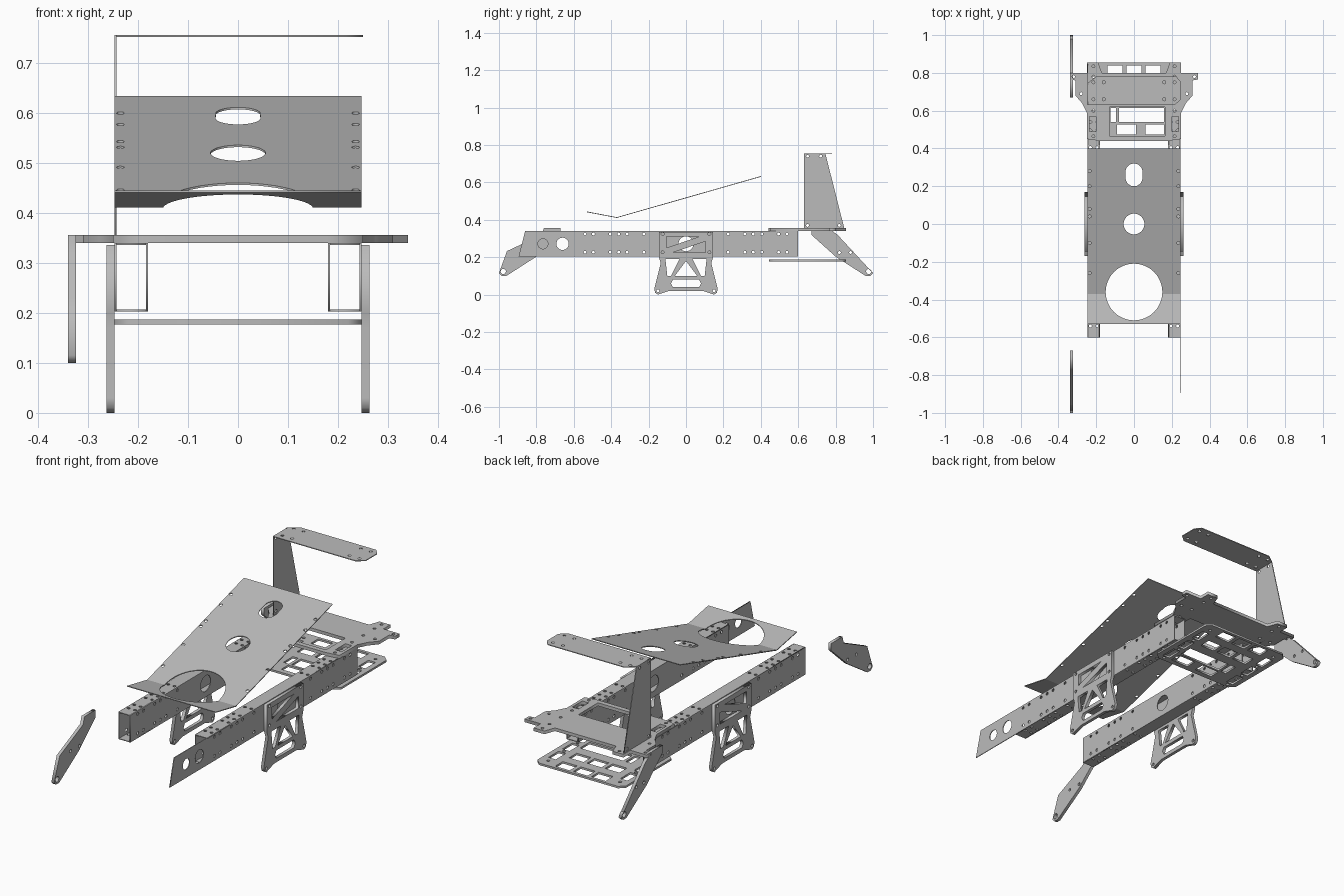
import bpy, bmesh
from math import sin, cos, pi
from mathutils import Matrix

cube = bpy.data.objects.get("Cube")
if cube:
    bpy.data.objects.remove(cube)

metal = bpy.data.materials.new("light_grey_metal")
metal.use_nodes = True
grey = (.5, .5, .5, 1)
metal.diffuse_color = grey
metal.node_tree.nodes["Principled BSDF"].inputs["Base Color"].default_value = grey

# Shared dimensions
rail_inner, rail_outer = .18, .247
rail_bottom, rail_top, rail_end = .203, .34, .6
rail_middle = (rail_bottom + rail_top) / 2
sheet = .004
thick = .016
plate_top = rail_top + thick
leg_outer, leg_foot = .34, .1
fin_front, fin_top = .63, .755
hole = .008

# Sheet orientations: side sheets map local x, y to world y, z
flat = Matrix.Identity(4)
upright = Matrix(((0, 0, 1), (1, 0, 0), (0, 1, 0))).to_4x4()


def circle(x, y, radius, sides=8):
    angles = [2 * pi * i / sides for i in range(sides)]
    return [(x + radius * cos(a), y + radius * sin(a)) for a in angles]


def rect(left, right, bottom, top):
    return [(left, bottom), (right, bottom), (right, top), (left, top)]


def slot(y, width, height):
    """Rounded slot on the centre line, running along y."""
    straight = (height - width) / 2
    return [(px, py + (straight if py > y else -straight))
            for px, py in circle(0, y, width / 2, 30)]


def flip(points):
    return [(-x, y) for x, y in reversed(points)]


def symmetric(half):
    """Closes a half outline that starts and ends on the centre line."""
    return half + flip(half)[1:-1]


def both(loop):
    return [loop, flip(loop)]


def spaced(start, end, count):
    return [start + (end - start) * i / (count - 1) for i in range(count)]


def screws(xs, ys):
    return [circle(x, y, hole) for x in xs for y in ys]


def mirror_screws(x, ys):
    return screws((-x, x), ys)


def window_grid(xs, ys, width, height):
    return [rect(x - width / 2, x + width / 2, y - height / 2, y + height / 2)
            for x in xs for y in ys]


def plate(name, outline, holes, start, end, frame):
    """Sheet cut from an outline with holes, between two levels on its normal axis."""
    curve = bpy.data.curves.new(name, 'CURVE')
    curve.dimensions = '2D'
    curve.fill_mode = 'BOTH'
    curve.extrude = abs(end - start) / 2
    for loop in [outline] + holes:
        spline = curve.splines.new('POLY')
        spline.points.add(len(loop) - 1)
        for point, (x, y) in zip(spline.points, loop):
            point.co = (x, y, 0, 1)
        spline.use_cyclic_u = True
    pattern = bpy.data.objects.new(name + "_pattern", curve)
    bpy.context.collection.objects.link(pattern)
    graph = bpy.context.evaluated_depsgraph_get()
    mesh = bpy.data.meshes.new_from_object(pattern.evaluated_get(graph))
    bpy.data.objects.remove(pattern)
    bm = bmesh.new()
    bm.from_mesh(mesh)
    bmesh.ops.remove_doubles(bm, verts=bm.verts, dist=sheet / 20)
    bm.transform(frame @ Matrix.Translation((0, 0, (start + end) / 2)))
    bmesh.ops.recalc_face_normals(bm, faces=bm.faces)
    bm.to_mesh(mesh)
    bm.free()
    mesh.materials.clear()
    mesh.materials.append(metal)
    part = bpy.data.objects.new(name, mesh)
    bpy.context.collection.objects.link(part)
    return part


# Hollow rails: four thin walls each, the left outer wall running further forward
pitch = .045
rail_screws = [sign * pitch * step for sign in (-1, 1) for step in (5, 7, 8, 9, 11, 12)]
edge_rows = (rail_bottom + hole * 3, rail_top - hole * 2)
rail_box = rect(-rail_end, rail_end, rail_bottom, rail_top)
wall_holes = screws(rail_screws, edge_rows) + [circle(0, rail_middle, .04, 24)]
long_wall = [(-.895, rail_bottom)] + rail_box[1:3] + [(-.86, rail_top)]
nose_holes = [circle(-.765, rail_middle, .027, 24), circle(-.66, rail_middle, .033, 24)]
for side, sign in (("left", 1), ("right", -1)):
    inner, outer = sign * rail_inner, sign * rail_outer
    skin = sign * sheet
    plate(side + "_rail_inner_wall", rail_box, wall_holes, inner, inner + skin, upright)
    if side == "left":
        plate("left_rail_outer_wall", long_wall, wall_holes + nose_holes,
              outer - skin, outer, upright)
    else:
        plate("right_rail_outer_wall", rail_box, wall_holes, outer - skin, outer, upright)
    strip = rect(min(inner, outer), max(inner, outer), -rail_end, rail_end)
    strip_holes = screws((inner + skin * 4, outer - skin * 4), rail_screws)
    plate(side + "_rail_floor", strip, strip_holes, rail_bottom, rail_bottom + sheet, flat)
    plate(side + "_rail_roof", strip, strip_holes, rail_top - sheet, rail_top, flat)

# Triangulated middle brackets with flared feet
bracket = symmetric([(0, rail_top - sheet), (.145, rail_top - sheet), (.145, .2), (.135, .17),
                     (.17, .03), (.165, .01), (.15, 0), (.09, .02), (0, .02)])
brace_gap = [(-.105, .31), (.07, .31), (-.105, .25)]
opposite_gap = [(-x, 2 * rail_middle - y - hole) for x, y in brace_gap]
strut_gap = [(.035, .19), (.11, .19), (.1, .1), (.08, .1)]
apex_gap = [(0, .18), (-.06, .1), (.06, .1)]
foot_gap = symmetric([(0, .04), (.07, .04), (.08, .06), (.07, .08), (0, .08)])
bracket_holes = [brace_gap, opposite_gap, apex_gap, foot_gap] + both(strut_gap)
bracket_holes += mirror_screws(.15, (.02,)) + mirror_screws(.125, edge_rows)
for side, sign in (("left", 1), ("right", -1)):
    plate(side + "_middle_bracket", bracket, bracket_holes,
          sign * rail_outer, sign * (rail_outer + thick), upright)

# Angled end legs, on the right side only
leg_top = [(.67, .32), (.67, plate_top), (.76, plate_top)]
leg_toe = [(1, .115), (.985, leg_foot), (.96, leg_foot), (.8, rail_bottom)]
toe_hole = circle(.977, .124, .014, 16)
rear_leg = leg_top + [(.81, .32)] + leg_toe
front_leg = leg_top + [(.77, .32), (.957, .233)] + leg_toe
plate("rear_leg", rear_leg, [toe_hole] + screws((.82, .88), (.225,)),
      -leg_outer, thick - leg_outer, upright)
plate("front_leg", flip(front_leg), flip([]) + [flip(toe_hole)] + screws((-.87, -.8), (.225,)),
      -leg_outer, thick - leg_outer, upright)

# Winged plate across the rail ends
wing = [(0, .8), (.17, .8), (.19, .855), (.25, .855), (.25, .8), (leg_outer, .8),
        (leg_outer, .765), (.31, .76), (.31, .68), (.275, .64), (.25, .59),
        (.25, .45), (.18, .44), (0, .44)]
plate("rear_top_plate", symmetric(wing),
      [rect(-.13, .165, .465, .62)] + both(rect(.2, .235, .49, .57))
      + mirror_screws(.32, (.78,)) + mirror_screws(.28, (.69,))
      + mirror_screws(.215, (.465, .6, .69, .78, .835)),
      rail_top, plate_top, flat)

# Lower grid tray
tray = [(0, .855), (.22, .855), (rail_outer, .83), (rail_outer, .47), (.22, .445), (0, .445)]
windows = window_grid((-.1, 0, .1), (.7, .81), .08, .06)
windows += window_grid((-.2, .2), spaced(.52, .74, 3), .04, .08)
windows += window_grid((-.04, .11), (.5,), .1, .055)
windows += [rect(-.08, .16, .54, .615), rect(-.125, -.095, .54, .615)]
plate("rear_lower_tray", symmetric(tray), windows + mirror_screws(.2, (.465, .575, .685, .81)),
      .177, .187, flat)

# Upright fin and the bar on its top
fin = [(fin_front, rail_top), (.85, rail_top), (.745, fin_top), (fin_front, fin_top)]
plate("rear_fin", fin, screws((.65, .72), (.74,)) + screws((.65, .82), (.37,)),
      -rail_outer, sheet - rail_outer, upright)
bar = [(-rail_outer, fin_front), (.215, fin_front), (.25, .66), (.25, .75), (.225, .78),
       (-.2, .78), (-rail_outer, .745)]
plate("rear_top_bar", bar, mirror_screws(.16, (.66, .75)) + mirror_screws(.215, (.66, .75)),
      fin_top - sheet, fin_top, flat)

# Bent cover sheet: cut flat, then folded at the bend line
bend, bend_height, seam = -.37, .41, .155
rear_slope, front_slope = .285, -.19
cover = plate("bent_cover", rect(-rail_outer, rail_outer, -.53, .4),
              [circle(0, -.36, .15, 48), circle(0, 0, .055, 32), slot(.26, .09, .12)]
              + mirror_screws(.235, (-.26, -.1, .04, .08, .2, .28)),
              0, sheet, flat)
bm = bmesh.new()
bm.from_mesh(cover.data)
for line in (bend, seam):
    bmesh.ops.bisect_plane(bm, geom=bm.verts[:] + bm.edges[:] + bm.faces[:],
                           plane_co=(0, line, 0), plane_no=(0, 1, 0))
for vert in bm.verts:
    offset = vert.co.y - bend
    vert.co.z += bend_height + offset * (rear_slope if offset > 0 else front_slope)
bm.to_mesh(cover.data)
bm.free()
